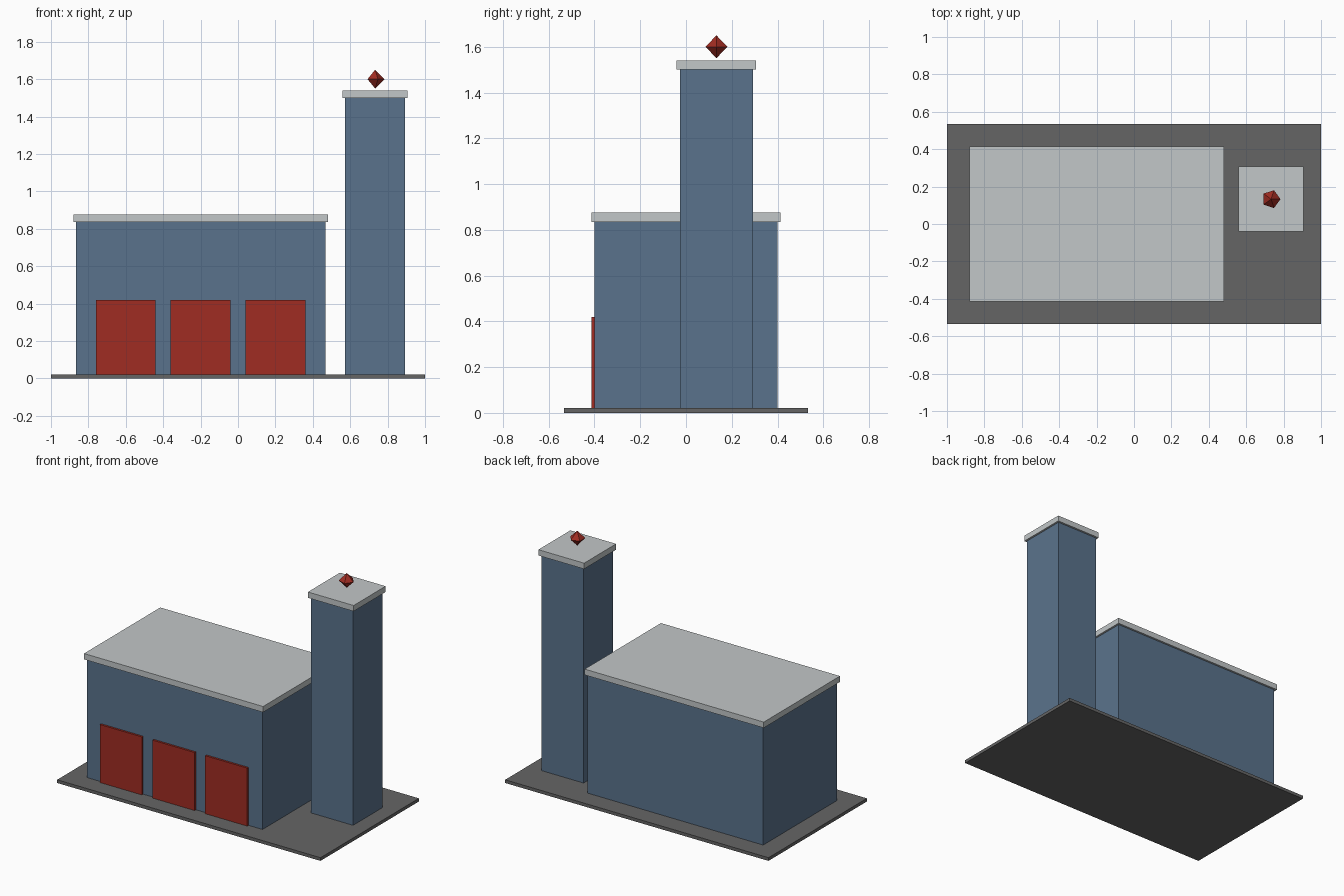
import bpy
import bmesh
import math
from mathutils import Matrix

cube = bpy.data.objects.get("Cube")
if cube:
    bpy.data.objects.remove(cube, do_unlink=True)


def make_material(name, rgb):
    m = bpy.data.materials.new(name)
    m.use_nodes = True
    m.diffuse_color = (*rgb, 1)
    bsdf = next(n for n in m.node_tree.nodes if n.type == "BSDF_PRINCIPLED")
    bsdf.inputs["Base Color"].default_value = (*rgb, 1)
    bsdf.inputs["Roughness"].default_value = 0.8
    return m


blue = make_material("slate_blue_wall", (0.102, 0.171, 0.262))
grey = make_material("light_grey_roof", (0.54, 0.57, 0.58))
red = make_material("red_paint", (0.35, 0.025, 0.016))
asphalt = make_material("dark_grey_asphalt", (0.13, 0.13, 0.13))


def add_object(name, bm, material):
    mesh = bpy.data.meshes.new(name)
    bm.to_mesh(mesh)
    bm.free()
    mesh.materials.append(material)
    obj = bpy.data.objects.new(name, mesh)
    bpy.context.collection.objects.link(obj)
    return obj


def box(name, x, y, width, depth, bottom, top, material):
    bm = bmesh.new()
    bmesh.ops.create_cube(bm, size=1)
    bmesh.ops.scale(bm, vec=(width, depth, top - bottom), verts=bm.verts)
    bmesh.ops.translate(bm, vec=(x, y, (bottom + top) / 2), verts=bm.verts)
    return add_object(name, bm, material)


GROUND = 0.022
HALL_X, HALL_TOP = -0.2, 0.835
TOWER_X, TOWER_Y, TOWER_TOP = 0.733, 0.133, 1.5
SLAB = 0.04

# Ground slab
box("ground_slab", 0, 0, 2, 1.067, 0, GROUND, asphalt)

# Main hall with an overhanging flat roof
box("hall_walls", HALL_X, 0, 1.333, 0.8, GROUND, HALL_TOP, blue)
box("hall_roof", HALL_X, 0, 1.36, 0.827, HALL_TOP, HALL_TOP + SLAB, grey)

# Three garage doors along the front wall
for i, side in enumerate(("right", "middle", "left")):
    box(f"garage_door_{side}", HALL_X + (i - 1) * 0.4, -0.4,
        0.32, 0.028, GROUND, 0.42, red)

# Tower with its cap
box("tower_walls", TOWER_X, TOWER_Y, 0.32, 0.32, GROUND, TOWER_TOP, blue)
box("tower_cap", TOWER_X, TOWER_Y, 0.347, 0.347, TOWER_TOP, TOWER_TOP + SLAB, grey)

# Five-sided beacon hovering just over the cap
bm = bmesh.new()
bmesh.ops.create_uvsphere(bm, u_segments=5, v_segments=2, radius=0.05)
corner = max((v for v in bm.verts if abs(v.co.z) < 0.01), key=lambda v: v.co.x)
turn = -math.atan2(corner.co.y, corner.co.x)
bmesh.ops.rotate(bm, cent=(0, 0, 0), matrix=Matrix.Rotation(turn, 3, "Z"), verts=bm.verts)
bmesh.ops.translate(bm, vec=(TOWER_X, TOWER_Y, 1.6), verts=bm.verts)
add_object("beacon", bm, red)
